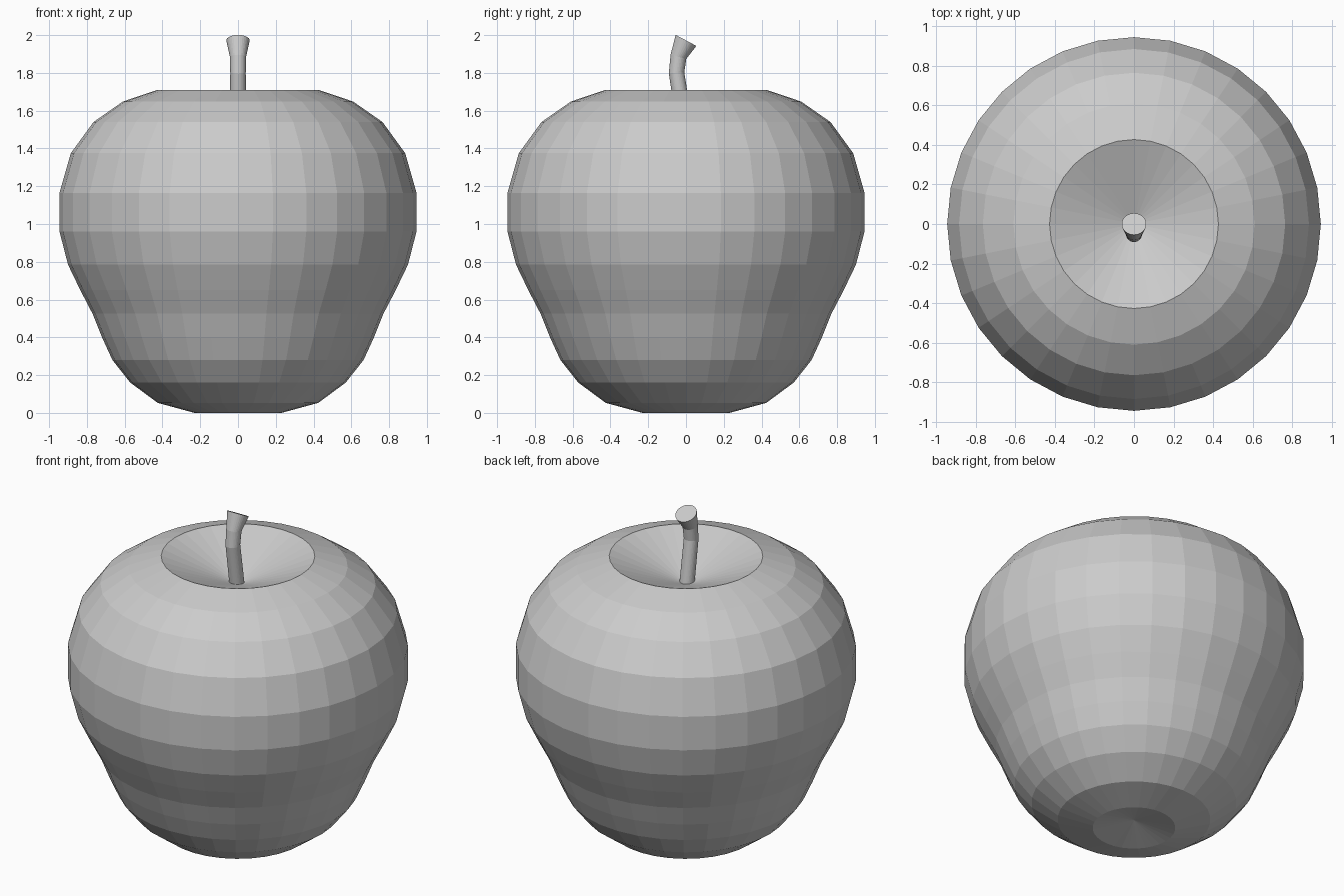
import bpy, bmesh
from math import sin, cos, pi, radians

if "Cube" in bpy.data.objects:
    bpy.data.objects.remove(bpy.data.objects["Cube"])


def loft(name, rings, sides, start=None, end=None):
    """Skin rings (y, z, radius, tilt); ends are a pole point or a flat cap."""
    bm = bmesh.new()
    loops = []
    for y, z, r, tilt in rings:
        t = radians(tilt)
        loops.append([bm.verts.new((r * cos(a), y + r * sin(a) * cos(t), z - r * sin(a) * sin(t)))
                      for a in (2 * pi * i / sides for i in range(sides))])
    for lo, hi in zip(loops, loops[1:]):
        for i in range(sides):
            j = (i + 1) % sides
            bm.faces.new((lo[i], lo[j], hi[j], hi[i]))
    for loop, pole in ((loops[0], start), (loops[-1], end)):
        if pole is None:
            bm.faces.new(loop)
        else:
            tip = bm.verts.new(pole)
            for i in range(sides):
                bm.faces.new((loop[i], loop[(i + 1) % sides], tip))
    bmesh.ops.recalc_face_normals(bm, faces=bm.faces)
    mesh = bpy.data.meshes.new(name)
    bm.to_mesh(mesh)
    bm.free()
    obj = bpy.data.objects.new(name, mesh)
    bpy.context.collection.objects.link(obj)
    return obj


# Apple body: lathed (radius, height) profile with conical dimples at both ends
profile = [(.23, 0), (.425, .053), (.57, .16), (.665, .28), (.72, .40), (.77, .525),
           (.835, .65), (.90, .785), (.945, .96), (.945, 1.165), (.885, 1.375),
           (.765, 1.54), (.61, 1.648), (.427, 1.71)]
loft("apple_body", [(0, z, r, 0) for r, z in profile], 32,
     start=(0, 0, .05), end=(0, 0, 1.54))

# Stem: bent tube flaring to a tilted flat tip
loft("stem", [(-.008, 1.53, .042, -8), (-.05, 1.80, .041, -4),
              (-.04, 1.885, .043, 15), (0, 1.972, .062, 28)], 32)
